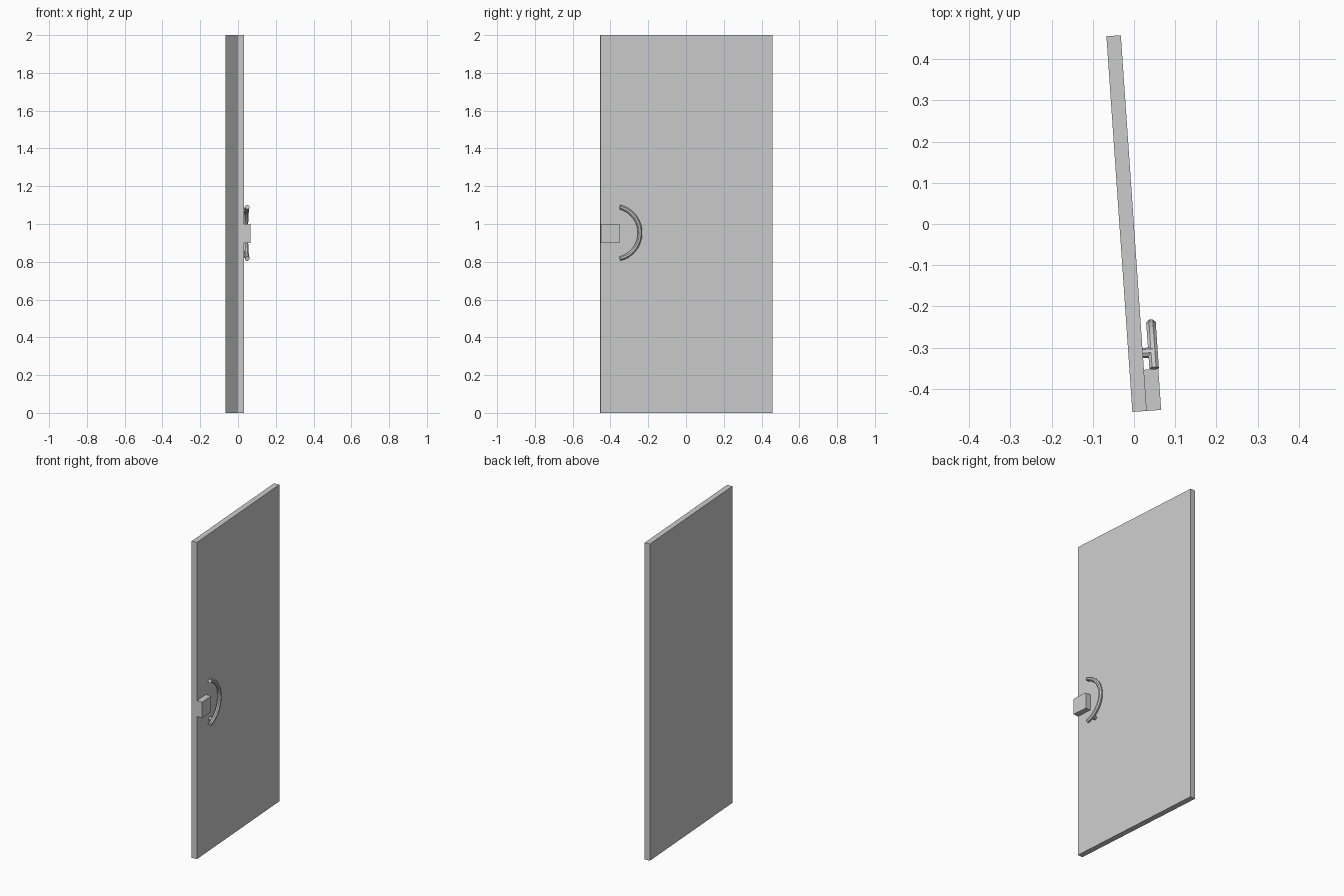
import bpy, bmesh
from math import sin, cos, pi, radians
from mathutils import Matrix

if "Cube" in bpy.data.objects:
    bpy.data.objects.remove(bpy.data.objects["Cube"])

# Whole door stands slightly ajar
PLACE = Matrix.Translation((-0.018, 0.001, 0)) @ Matrix.Rotation(radians(3.95), 4, 'Z')
HT, HW = 0.0175, 0.457          # half thickness, half width


def grey(name, v):
    m = bpy.data.materials.new(name)
    m.diffuse_color = (v, v, v, 1)
    m.use_nodes = True
    m.node_tree.nodes["Principled BSDF"].inputs["Base Color"].default_value = m.diffuse_color
    return m


trim = grey("trim_grey", 0.55)
panel = grey("panel_grey", 0.8)


def finish(bm, name, mats=(trim,)):
    bmesh.ops.recalc_face_normals(bm, faces=bm.faces)
    me = bpy.data.meshes.new(name)
    bm.to_mesh(me)
    bm.free()
    me.transform(PLACE)
    for m in mats:
        me.materials.append(m)
    ob = bpy.data.objects.new(name, me)
    bpy.context.collection.objects.link(ob)
    return ob


def slab(name, outline, x0, x1, mats=(trim,)):
    """Extrude a (y, z) outline from x0 to x1; broad faces use the last material."""
    bm = bmesh.new()
    a = [bm.verts.new((x0, y, z)) for y, z in outline]
    b = [bm.verts.new((x1, y, z)) for y, z in outline]
    for f in (bm.faces.new(a), bm.faces.new(b)):
        f.material_index = len(mats) - 1
    n = len(a)
    for i in range(n):
        j = (i + 1) % n
        bm.faces.new((a[i], a[j], b[j], b[i]))
    return finish(bm, name, mats)


def rect(y0, y1, z0, z1):
    return [(y0, z0), (y1, z0), (y1, z1), (y0, z1)]


# Door leaf with a notch for the lock case
L0, L1, LY = 0.9, 1.0, -HW + 0.1
slab("door_leaf",
     [(-HW, 0.1), (HW, 0.1), (HW, 2), (-HW, 2), (-HW, L1), (LY, L1), (LY, L0), (-HW, L0)],
     -HT, HT, (trim, panel))
# Kick plate and lock case
slab("kick_plate", rect(-HW, HW, 0, 0.1), -HT, HT)
slab("lock_case", rect(-HW, LY, L0, L1), -HT, 0.0525)

# Curved pull handle: octagonal tube swept along an arc
R, r, CX, CY, CZ = 0.141, 0.0125, 0.0425, -0.389, 0.953
SIDES, STEPS, SPAN = 8, 16, radians(76)
bm = bmesh.new()
rings = []
for i in range(STEPS + 1):
    t = -SPAN + 2 * SPAN * i / STEPS
    ring = []
    for k in range(SIDES):
        p = 2 * pi * (k + 0.5) / SIDES
        d = R + r * cos(p)
        ring.append(bm.verts.new((CX + r * sin(p), CY + d * cos(t), CZ + d * sin(t))))
    rings.append(ring)
for a, b in zip(rings, rings[1:]):
    for k in range(SIDES):
        j = (k + 1) % SIDES
        bm.faces.new((a[k], a[j], b[j], b[k]))
bm.faces.new(rings[0])
bm.faces.new(rings[-1])
finish(bm, "pull_handle")

# Posts joining the handle to the leaf
for side, name in ((1, "upper_handle_post"), (-1, "lower_handle_post")):
    t = side * radians(59)
    bm = bmesh.new()
    bmesh.ops.create_cone(
        bm, cap_ends=True, segments=8, radius1=0.0125, radius2=0.0125, depth=CX - HT,
        matrix=Matrix.Translation(((CX + HT) / 2, CY + R * cos(t), CZ + R * sin(t)))
        @ Matrix.Rotation(pi / 2, 4, 'Y'))
    finish(bm, name)
